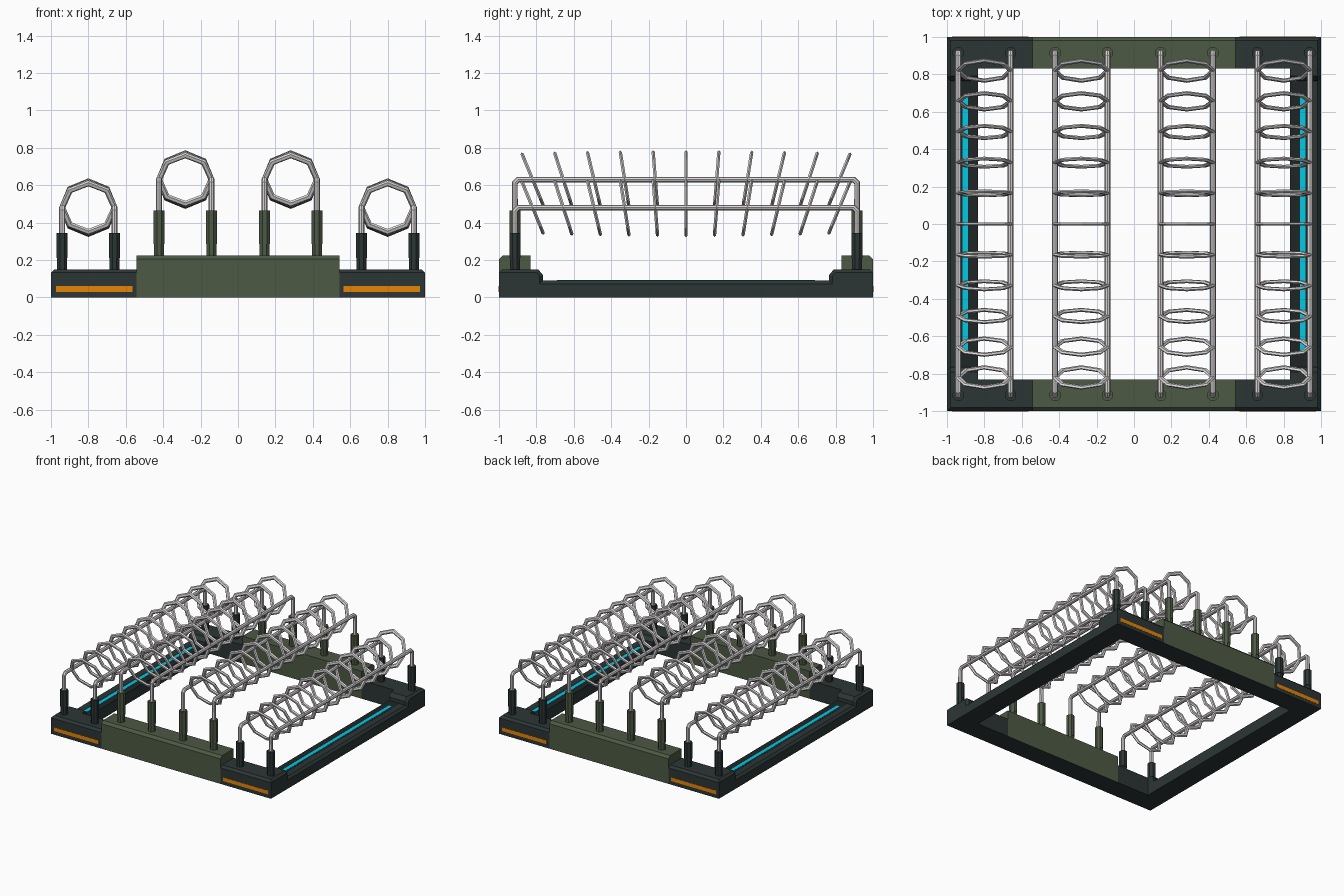
import bpy, bmesh, math
from mathutils import Matrix

cube = bpy.data.objects.get("Cube")
if cube:
    bpy.data.objects.remove(cube, do_unlink=True)


def material(name, r, g, b):
    m = bpy.data.materials.new(name)
    m.use_nodes = True
    m.diffuse_color = (r, g, b, 1)
    m.node_tree.nodes["Principled BSDF"].inputs["Base Color"].default_value = (r, g, b, 1)
    return m


DARK = material("dark slate", .025, .036, .036)
BLACK = material("near black", .013, .018, .018)
GREEN = material("olive green", .074, .1, .058)
METAL = material("light steel", .72, .69, .69)
ORANGE = material("amber", .82, .24, .002)
CYAN = material("cyan glow", 0, .6, .8)


def add_object(name, mesh, *mats):
    ob = bpy.data.objects.new(name, mesh)
    bpy.context.collection.objects.link(ob)
    for m in mats:
        mesh.materials.append(m)
    return ob


def finish(bm, name, *mats):
    bmesh.ops.recalc_face_normals(bm, faces=bm.faces)
    mesh = bpy.data.meshes.new(name)
    bm.to_mesh(mesh)
    bm.free()
    return add_object(name, mesh, *mats)


def box(bm, x0, x1, y0, y1, z0, z1):
    size = Matrix.Diagonal((abs(x1 - x0), y1 - y0, z1 - z0, 1))
    mid = Matrix.Translation(((x0 + x1) / 2, (y0 + y1) / 2, (z0 + z1) / 2))
    bmesh.ops.create_cube(bm, size=1, matrix=mid @ size)


def plate(name, mat, *bounds):
    bm = bmesh.new()
    box(bm, *bounds)
    finish(bm, name, mat)


def chamfer_outer(bm, width):
    """Chamfer the top edges that run along the outside of the frame."""
    def outer(e, axis):
        return all(abs(v.co[axis]) > .999 and v.co.z > .05 for v in e.verts)
    edges = [e for e in bm.edges if outer(e, 0) or outer(e, 1)]
    bmesh.ops.bevel(bm, geom=edges, offset=width, segments=1,
                    affect='EDGES', clamp_overlap=True)


# Side rails: stepped profile, extruded across the rail width
half = [(1, 0), (1, .15), (.79, .15), (.765, .12), (.765, .09)]
profile = half + [(-y, z) for y, z in reversed(half)]
for side, s in (("left", 1), ("right", -1)):
    bm = bmesh.new()
    face = bm.faces.new([bm.verts.new((s * .835, y, z)) for y, z in profile])
    ext = bmesh.ops.extrude_face_region(bm, geom=[face])
    verts = [v for v in ext["geom"] if isinstance(v, bmesh.types.BMVert)]
    bmesh.ops.translate(bm, verts=verts, vec=(s * .165, 0, 0))
    chamfer_outer(bm, .018)
    finish(bm, side + "_rail", DARK)

    # Light strip on a darker bed
    plate(side + "_strip_bed", BLACK, s * .837, s * .935, -.762, .762, .086, .0905)
    plate(side + "_light_strip", CYAN, s * .888, s * .918, -.69, .69, .086, .092)

# End bars: raised centre block, corner blocks and marker plates
for end, t in (("back", 1), ("front", -1)):
    y0, y1 = sorted((t * .832, t))
    bm = bmesh.new()
    box(bm, -.542, .542, y0, y1, 0, .225)
    chamfer_outer(bm, .02)
    block = finish(bm, end + "_centre_block", GREEN, DARK)
    for p in block.data.polygons:
        if p.normal.z < -.9:
            p.material_index = 1
    for side, s in (("left", 1), ("right", -1)):
        bm = bmesh.new()
        box(bm, s * .542, s * .835, y0, y1, 0, .15)
        chamfer_outer(bm, .018)
        finish(bm, f"{end}_{side}_corner_block", DARK)
        plate(f"{end}_{side}_marker_plate", ORANGE,
              s * .565, s * .972, t - .0015, t + .0015, .03, .06)


def post(name, x, y, z0, z1, mat):
    """Octagonal post with a slightly wider sleeve on its upper part."""
    bm = bmesh.new()
    turn = Matrix.Rotation(math.pi / 8, 4, 'Z')
    for r, a, b in ((.029, z0 - .01, z1 - .02), (.032, z0 + .06, z1)):
        bmesh.ops.create_cone(bm, cap_ends=True, segments=8, radius1=r, radius2=r,
                              depth=b - a,
                              matrix=Matrix.Translation((x, y, (a + b) / 2)) @ turn)
    finish(bm, name, mat)


def rod(name, x, z):
    """Long rail rod with bent ends that drop into the posts."""
    cu = bpy.data.curves.new(name + "_path", 'CURVE')
    cu.dimensions = '3D'
    cu.bevel_depth = .016
    cu.bevel_resolution = 2
    end = [(-.915, z - .17), (-.915, z - .018), (-.897, z)]
    path = end + [(-y, h) for y, h in reversed(end)]
    sp = cu.splines.new('POLY')
    sp.points.add(len(path) - 1)
    for p, (y, h) in zip(sp.points, path):
        p.co = (x, y, h, 1)
    sp.use_smooth = False
    tmp = bpy.data.objects.new(name + "_path", cu)
    bpy.context.collection.objects.link(tmp)
    bpy.context.view_layer.update()
    mesh = bpy.data.meshes.new_from_object(
        tmp.evaluated_get(bpy.context.evaluated_depsgraph_get()))
    bpy.data.objects.remove(tmp, do_unlink=True)
    mesh.materials.clear()
    add_object(name, mesh, METAL)


# Shared octagonal ring mesh, a slightly flattened band
bpy.ops.mesh.primitive_torus_add(major_segments=8, minor_segments=6,
                                 major_radius=.14, minor_radius=.017)
template = bpy.context.object
ring_mesh = template.data
ring_mesh.transform(Matrix.Diagonal((1, 1, .6, 1)))
ring_mesh.materials.append(METAL)
for p in ring_mesh.polygons:
    p.use_smooth = False
bpy.data.objects.remove(template, do_unlink=True)

# Four coils: centre x, axis height, post base, post top, post colour
coils = {
    "outer_left": (.8, .48, .15, .345, DARK),
    "inner_left": (.282, .63, .225, .465, GREEN),
    "inner_right": (-.282, .63, .225, .465, GREEN),
    "outer_right": (-.8, .48, .15, .345, DARK),
}
for name, (cx, cz, base, top, mat) in coils.items():
    for k, dx in enumerate((-.14, .14), 1):
        rod(f"{name}_rod_{k}", cx + dx, cz)
        for end, y in (("front", -.915), ("back", .915)):
            post(f"{name}_{end}_post_{k}", cx + dx, y, base, top, mat)
    # Rings fan outwards towards both ends
    for i in range(-5, 6):
        ring = bpy.data.objects.new(f"{name}_ring_{i + 6}", ring_mesh)
        ring.location = (cx, i * .164, cz)
        ring.rotation_euler.x = math.radians(90 - 4.5 * i)
        bpy.context.collection.objects.link(ring)
